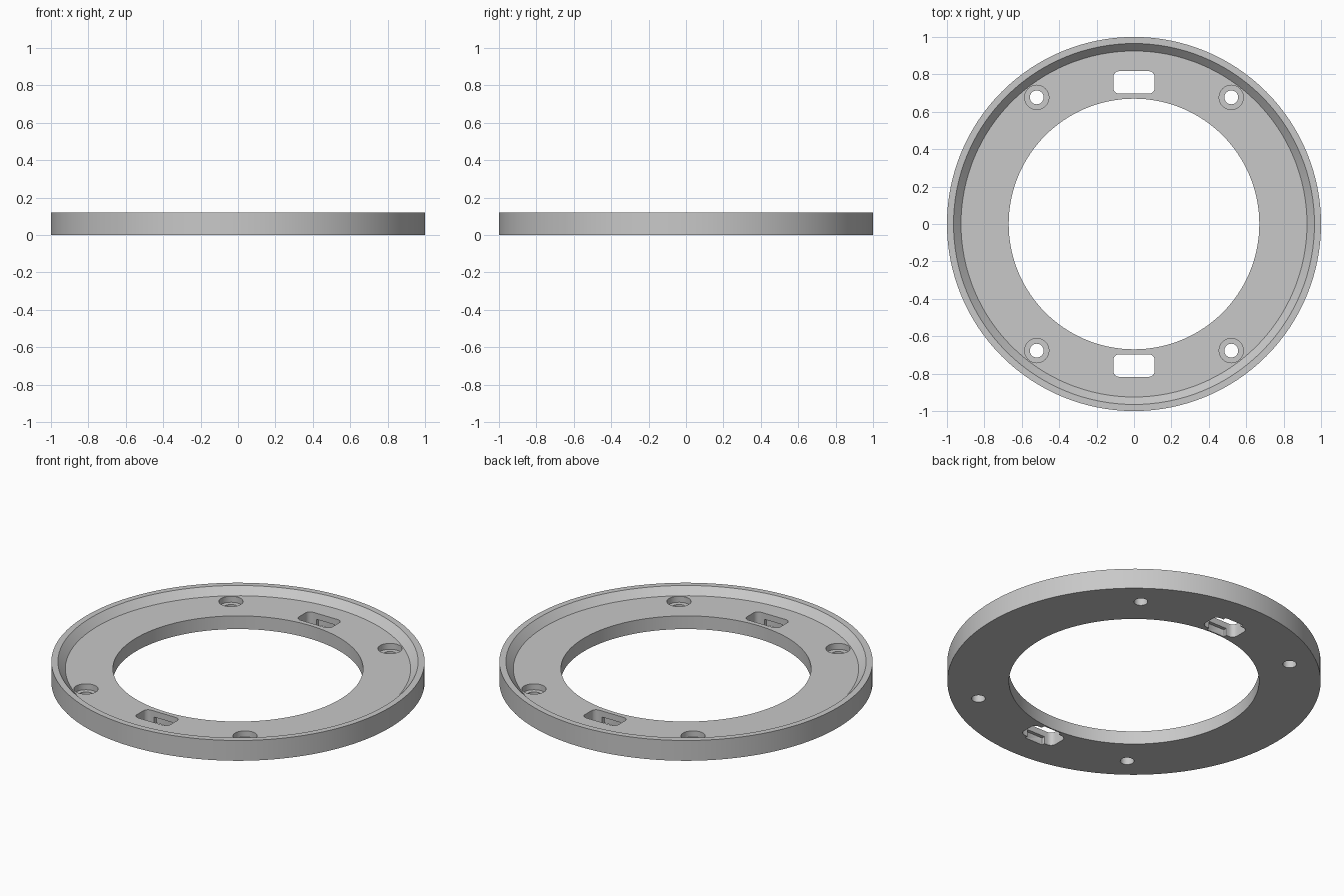
import bpy
import bmesh
import math

if "Cube" in bpy.data.objects:
    bpy.data.objects.remove(bpy.data.objects["Cube"], do_unlink=True)

HEIGHT, FLOOR = 0.12, 0.078

grey = bpy.data.materials.new("plain_grey")
grey.use_nodes = True
grey.diffuse_color = (0.58, 0.58, 0.58, 1)
grey.node_tree.nodes["Principled BSDF"].inputs["Base Color"].default_value = grey.diffuse_color


def make_object(name, bm):
    bmesh.ops.recalc_face_normals(bm, faces=bm.faces)
    mesh = bpy.data.meshes.new(name)
    bm.to_mesh(mesh)
    bm.free()
    mesh.materials.append(grey)
    obj = bpy.data.objects.new(name, mesh)
    bpy.context.collection.objects.link(obj)
    return obj


def lathe(name, profile, steps):
    """Revolve a closed (radius, z) profile around the z axis."""
    bm = bmesh.new()
    verts = [bm.verts.new((r, 0, z)) for r, z in profile]
    edges = [bm.edges.new((a, b)) for a, b in zip(verts, verts[1:] + verts[:1])]
    bmesh.ops.spin(bm, geom=verts + edges, cent=(0, 0, 0), axis=(0, 0, 1),
                   angle=math.tau, steps=steps, use_merge=True)
    bmesh.ops.remove_doubles(bm, verts=bm.verts, dist=1e-5)
    return make_object(name, bm)


def prism(name, outline, z0, z1):
    """Extrude a flat outline from z0 up to z1."""
    bm = bmesh.new()
    face = bm.faces.new([bm.verts.new((x, y, z0)) for x, y in outline])
    top = bmesh.ops.extrude_face_region(bm, geom=[face])["geom"]
    bmesh.ops.translate(bm, vec=(0, 0, z1 - z0),
                        verts=[v for v in top if isinstance(v, bmesh.types.BMVert)])
    return make_object(name, bm)


def circle(cx, cy, r, n=32):
    return [(cx + r * math.cos(math.tau * i / n), cy + r * math.sin(math.tau * i / n))
            for i in range(n)]


def rounded_box(cx, cy, hx, hy, r, n=6):
    points = []
    for k, (sx, sy) in enumerate([(1, 1), (-1, 1), (-1, -1), (1, -1)]):
        for i in range(n + 1):
            a = (k + i / n) * math.pi / 2
            points.append((cx + sx * (hx - r) + r * math.cos(a),
                           cy + sy * (hy - r) + r * math.sin(a)))
    return points


def cut(target, cutter):
    mod = target.modifiers.new("cut", 'BOOLEAN')
    mod.operation = 'DIFFERENCE'
    mod.solver = 'EXACT'
    mod.object = cutter
    bpy.context.view_layer.objects.active = target
    bpy.ops.object.modifier_apply(modifier=mod.name)
    bpy.data.objects.remove(cutter, do_unlink=True)


# Ring with a raised rim and a sloping inner edge
ring = lathe("mounting_ring", [(0.67, 0), (1, 0), (1, HEIGHT), (0.965, HEIGHT),
                               (0.925, FLOOR), (0.67, FLOOR)], 128)

# Four counterbored screw holes
for sx in (1, -1):
    for sy in (1, -1):
        x, y = 0.52 * sx, 0.677 * sy
        cut(ring, prism("counterbore_cutter", circle(x, y, 0.065), 0.043, 0.2))
        cut(ring, prism("screw_hole_cutter", circle(x, y, 0.037), -0.1, 0.2))

# Two rounded slots, each with a wider notch underneath
for sy in (1, -1):
    y = 0.757 * sy
    cut(ring, prism("slot_cutter", rounded_box(0, y, 0.11, 0.06, 0.03), -0.1, 0.2))
    cut(ring, prism("notch_cutter", rounded_box(0, y, 0.06, 0.08, 0.005, 2), -0.1, 0.042))

# Smooth walls, sharp rims
bpy.ops.object.select_all(action='DESELECT')
ring.select_set(True)
bpy.context.view_layer.objects.active = ring
bpy.ops.object.shade_smooth_by_angle(angle=math.radians(30))
